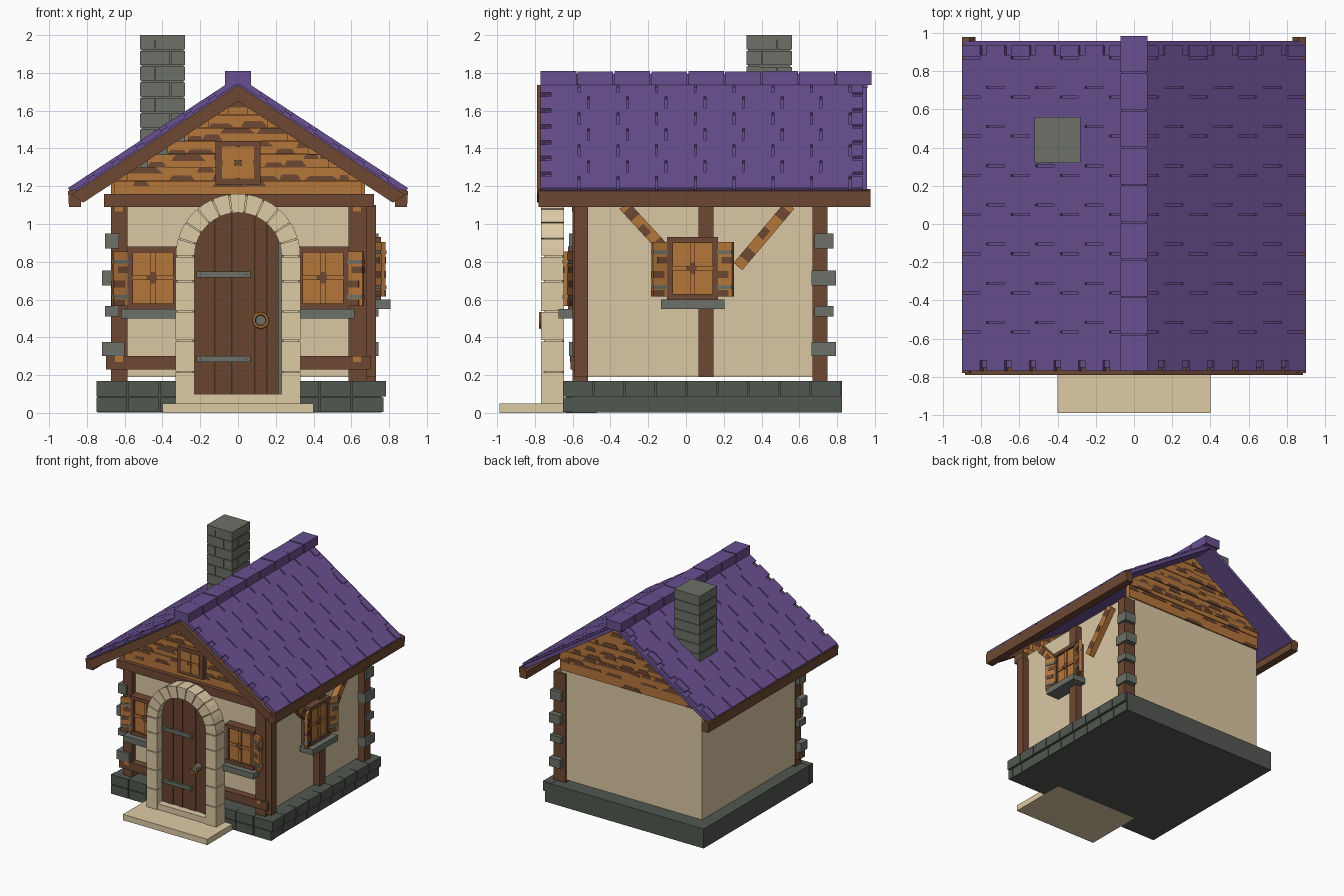
import bpy, bmesh, math, random
from mathutils import Matrix, Vector

if "Cube" in bpy.data.objects:
    bpy.data.objects.remove(bpy.data.objects["Cube"])

random.seed(4)
COLOURS = {
    "plaster": (.71, .575, .37), "pale_stone": (.74, .60, .38), "light_wood": (.46, .18, .044),
    "brown_wood": (.156, .066, .033), "door_wood": (.138, .056, .028), "purple_tile": (.14, .08, .28),
    "grey_stone": (.15, .165, .138), "dark_stone": (.085, .096, .082)}
MATS = {}
for key, col in COLOURS.items():
    MATS[key] = bpy.data.materials.new(key)
    MATS[key].diffuse_color = (*col, 1)


class Part:
    """Collects boxes and prisms into one named object."""

    def __init__(self, name, *mats, frame=None):
        self.name, self.mats, self.bm = name, mats, bmesh.new()
        self.frame = frame or Matrix()

    def prism(self, pts, y0, y1, mat=None, local=None):
        m = self.frame @ (local or Matrix())
        a, b = [[self.bm.verts.new(m @ Vector((x, y, z))) for x, z in pts] for y in (y0, y1)]
        n = len(pts)
        faces = [self.bm.faces.new(a), self.bm.faces.new(b[::-1])]
        faces += [self.bm.faces.new((a[i], b[i], b[(i + 1) % n], a[(i + 1) % n])) for i in range(n)]
        for f in faces:
            f.material_index = self.mats.index(mat) if mat else 0

    def box(self, x0, x1, y0, y1, z0, z1, mat=None, local=None):
        self.prism([(x0, z0), (x1, z0), (x1, z1), (x0, z1)], y0, y1, mat, local)

    def done(self):
        bmesh.ops.recalc_face_normals(self.bm, faces=self.bm.faces)
        mesh = bpy.data.meshes.new(self.name)
        self.bm.to_mesh(mesh)
        self.bm.free()
        for m in self.mats:
            mesh.materials.append(MATS[m])
        bpy.context.collection.objects.link(bpy.data.objects.new(self.name, mesh))


# Stone plinth with two courses of blocks on the front and right
p = Part("plinth", "dark_stone")
p.box(-.745, .76, -.635, .825, .001, .168)
for row in range(2):
    z0, z1 = .005 + row * .083, .082 + row * .088
    for i in range(9):
        x = -.75 + i * .1695
        p.box(x, x + .163, -.65, -.6, z0, z1)
        y = -.65 + i * .164
        p.box(.7, .765 + .018 * row, y, y + .157, z0, z1)
p.done()

# Plastered walls
p = Part("walls", "plaster")
p.box(-.668, .672, -.55, .735, .19, 1.14)
p.done()

# Timber frame: posts, beams and pegs
p = Part("timber_frame", "brown_wood", "light_wood")
p.box(-.673, -.585, -.6, -.52, .17, 1.1)
p.box(.585, .68, -.6, -.52, .17, 1.1)
p.box(.63, .73, -.59, -.52, .19, 1.1)
p.box(.64, .73, .065, .145, .19, 1.1)
p.box(.62, .73, .67, .75, .17, 1.1)
p.box(-.70, .705, -.612, -.53, .23, .30)
p.box(-.71, .72, -.635, -.53, 1.09, 1.16)
for x in (-.63, .63):
    for z, y in ((.285, -.614), (1.08, -.603)):
        p.box(x - .02, x + .02, y, y + .008, z - .015, z + .015, "light_wood")
p.done()

# Corner stones set into the posts
p = Part("corner_stones", "grey_stone")
for i, (z0, z1) in enumerate(((.30, .375), (.51, .565), (.675, .755), (.87, .95))):
    w = .03 * (i % 2)
    p.box(-.72 + w / 2, -.60 - w, -.62, -.53, z0, z1)
    p.box(.64, .745, .665 + w / 2, .795 - w / 2, z0, z1)
p.done()

# Diagonal braces on the right wall
p = Part("wall_braces", "light_wood", "brown_wood")
for (ya, za), (yb, zb) in (((-.33, 1.1), (-.10, .85)), ((.55, 1.1), (.275, .775))):
    d = Vector((0, yb - ya, zb - za))
    m = Matrix.Translation((.69, ya, za)) @ Matrix.Rotation(math.atan2(d.z, d.y), 4, 'X')
    p.box(-.03, .03, 0, d.length, -.03, .03, local=m)
    for k in range(3):
        y = .03 + k * d.length / 3
        p.box(.03, .034, y, y + .06, -.03, .03 - .02 * (k % 2), "brown_wood", m)
p.done()


# Windows: local x along the wall, -y outward, z up from the frame's foot
def window(name, frame, shutter_sides):
    p = Part(name, "brown_wood", "light_wood", "grey_stone", frame=frame)
    p.box(-.135, .135, -.05, .01, 0, .33)
    for s in (-.12, .12):
        p.box(s - .015, s + .015, -.07, 0, 0, .33)
        z = .165 + s * 1.25
        p.box(-.135, .135, -.075, 0, z - .015, z + .015)
    p.box(-.105, .105, -.055, 0, .03, .3, "light_wood")
    p.box(-.012, .012, -.066, 0, .03, .3, "light_wood")
    p.box(-.105, .105, -.064, 0, .153, .177, "light_wood")
    p.box(-.035, .02, -.069, -.062, .155, .175)
    p.box(-.012, .012, -.069, -.062, .135, .195)
    p.box(-.168, .168, -.125, 0, -.05, 0, "grey_stone")
    for s in shutter_sides:
        m = Matrix.Translation((s * .135, -.055, 0)) @ Matrix.Rotation(-s * .4, 4, 'Z')
        a, b = sorted((0, s * .085))
        p.box(a, b, -.012, .012, .015, .305, "light_wood", m)
        for z in (.055, .24):
            p.box(a, b, -.018, .018, z, z + .02, "grey_stone", m)
        for z in (.015, .115, .19):
            p.box(a + .025 * (z > .15), b - .02 * (z < .15), -.015, .015, z, z + .035, "brown_wood", m)
    p.done()


window("left_front_window", Matrix.Translation((-.45, -.55, .55)), (-1,))
window("right_front_window", Matrix.Translation((.45, -.55, .55)), (1,))
window("side_window", Matrix.Translation((.682, .035, .6)) @ Matrix.Rotation(math.pi / 2, 4, 'Z'), (-1, 1))

# Gable boards: stepped ends at the front, trimmed to the roof at the back, with dark worn patches
for name, y0, y1, out in (("front_gable", -.60, -.56, -1), ("back_gable", .70, .745, 1)):
    p = Part(name, "light_wood", "brown_wood")
    for i in range(8 if out > 0 else 7):
        z0 = 1.16 + i * .07 - .035 * (i == 0)
        z1 = 1.228 + i * .07
        hw = min(.655, (1.682 - z1) / .655)
        lean = .008 * (i % 2) * out
        if out < 0:
            p.box(-hw, hw, y0 + lean, y1 + lean, z0, z1)
        else:
            w0, w1 = [min(.672, (1.735 - z) / .655) for z in (z0, z1)]
            p.prism([(-w0, z0), (w0, z0), (w1, z1 + .002), (-w1, z1 + .002)], y0 + lean, y1 + lean)
            hw = w1
        face = (y0 if out < 0 else y1) + lean
        x = -hw
        while x < hw - .03:
            w = min(random.uniform(.08, .2), hw - x)
            h = random.uniform(.022, .036)
            low = z0 if random.random() < .7 else z1 - h
            p.prism([(x, low), (x + w, low), (x + w * .8, low + h), (x + w * .15, low + h)],
                    face - .003, face + .003, "brown_wood")
            x += w + random.uniform(-.02, .04)
    p.done()

# Small gable window
p = Part("gable_window", "brown_wood", "light_wood")
p.box(-.12, .12, -.645, -.58, 1.21, 1.44)
p.box(-.085, .085, -.65, -.6, 1.24, 1.41, "light_wood")
p.box(-.01, .01, -.657, -.6, 1.24, 1.41, "light_wood")
p.box(-.085, .085, -.657, -.6, 1.315, 1.335, "light_wood")
p.box(-.02, .02, -.66, -.655, 1.31, 1.34)
p.done()


def arc(r, a0, a1, n):
    return [(r * math.cos(a0 + (a1 - a0) * i / n), .83 + r * math.sin(a0 + (a1 - a0) * i / n)) for i in range(n + 1)]


# Stone door surround: jamb blocks and voussoirs over a recessed core
p = Part("door_surround", "pale_stone")
p.prism(arc(.322, 0, math.pi, 18) + arc(.24, math.pi, 0, 18), -.752, -.655)
edges = (.04, .22, .385, .54, .70, .83)
for s in (-1, 1):
    a, b = sorted((s * .23, s * .33))
    p.box(a + .008, b - .008, -.752, -.655, .04, .83)
    for z0, z1 in zip(edges, edges[1:]):
        p.box(a, b, -.767, -.645, z0, z1 - .006)
for i in range(11):
    a0, a1 = math.pi * i / 11 + .01, math.pi * (i + 1) / 11 - .01
    p.prism(arc(.33, a0, a1, 2) + arc(.23, a1, a0, 2), -.767, -.645)
p.done()

p = Part("door_backing", "grey_stone")
p.prism([(.24, .1), *arc(.24, 0, math.pi, 16), (-.24, .1)], -.66, -.647)
p.done()

# Door planks following the arch
p = Part("door", "door_wood")
cuts = (-.232, -.175, -.12, -.065, -.03, .03, .092, .155, .215)
top = lambda x: .83 + math.sqrt(max(0, .235 ** 2 - x * x))
for i, (a, b) in enumerate(zip(cuts, cuts[1:])):
    p.prism([(a, .10), (b - .001, .10), (b - .001, top(b)), ((a + b) / 2, top((a + b) / 2)), (a, top(a))],
            -.70 - .005 * (i % 2), -.65)
p.done()

p = Part("door_hinges", "grey_stone", "brown_wood")
for z in (.27, .718):
    p.box(-.22, .065, -.72, -.69, z, z + .03)
    for x in (-.2, .045):
        p.box(x - .005, x + .005, -.724, -.718, z + .01, z + .02, "brown_wood")
p.done()

# Ring handle on a round plate
bpy.ops.mesh.primitive_cylinder_add(vertices=12, radius=.03, depth=.06, location=(.12, -.725, .49),
                                    rotation=(math.pi / 2, 0, 0))
bpy.context.object.name = "handle_plate"
bpy.context.object.data.materials.append(MATS["grey_stone"])
bpy.ops.mesh.primitive_torus_add(major_segments=16, minor_segments=6, major_radius=.036, minor_radius=.01,
                                 location=(.12, -.77, .49), rotation=(math.pi / 2, 0, 0))
bpy.context.object.name = "handle_ring"
bpy.context.object.data.materials.append(MATS["light_wood"])

p = Part("door_step", "pale_stone")
p.box(-.4, .4, -.988, -.47, 0, .05)
p.box(-.24, .24, -.76, -.65, .04, .1)
p.done()

# Tiled roof slopes: x runs down the slope, z is the outward normal
ang = math.atan(.655)
c, sn = math.cos(ang), math.sin(ang)
length, rows = .9 / c, 7
for s, name in ((-1, "left_roof"), (1, "right_roof")):
    m = Matrix(((s * c, 0, s * sn, 0), (0, 1, 0, 0), (-sn, 0, c, 1.78), (0, 0, 0, 1)))
    p = Part(name, "purple_tile", frame=m)
    p.box(0, length - .01, -.75, .957, -.045, -.016)
    pitch = length / rows
    for r in range(rows):
        u0, u1 = r * pitch, (r + 1) * pitch
        short = r % 2
        p.box(u0, u0 + .04, -.715, .885, -.02, 0)
        cuts = [-.77] + [-.56 + .05 * short + .205 * k for k in range(8 - short)] + [.945]
        for a, b in zip(cuts, cuts[1:]):
            p.box(u0 + .04, u1, a, b - .011, -.03, 0)
    p.done()

p = Part("ridge_cap", "purple_tile")
p.box(-.06, .06, -.75, .96, 1.72, 1.795)
for i in range(9):
    y = -.77 + i * .1955
    p.box(-.07, .07, y, y + .189, 1.735, 1.81 - .003 * (i % 2))
p.done()

# Front bargeboards and eave beams
p = Part("roof_trim", "brown_wood")
for s in (-1, 1):
    p.prism([(0, 1.735), (s * .885, 1.155), (s * .82, 1.113), (0, 1.65)], -.79, -.73)
    p.prism([(s * .83, 1.09), (s * .895, 1.09), (s * .9, 1.175), (s * .86, 1.185), (s * .83, 1.15)], -.78, .978)
p.done()

# Chimney of staggered stone courses
p = Part("chimney", "grey_stone")
p.box(-.512, -.288, .328, .552, 1.3, 1.99)
p.box(-.52, -.28, .32, .56, 1.975, 2)
for i in range(9):
    z1 = 1.999 - i * .083
    cut = (-.44, -.36)[i % 2]
    ycut = (.48, .40)[i % 2]
    for a, b in ((-.52, cut), (cut + .004, -.28)):
        p.box(a, b, .32, .39, z1 - .074, z1)
    for a, b in ((.32, ycut), (ycut + .004, .56)):
        p.box(-.35, -.28, a, b, z1 - .074, z1 - .0005)
    p.box(-.52, -.34, .35, .56, z1 - .074, z1 - .001)
p.done()

for m in bpy.data.materials:
    if m.users and not m.is_grease_pencil:
        m.use_nodes = True
        m.node_tree.nodes["Principled BSDF"].inputs["Base Color"].default_value = m.diffuse_color
